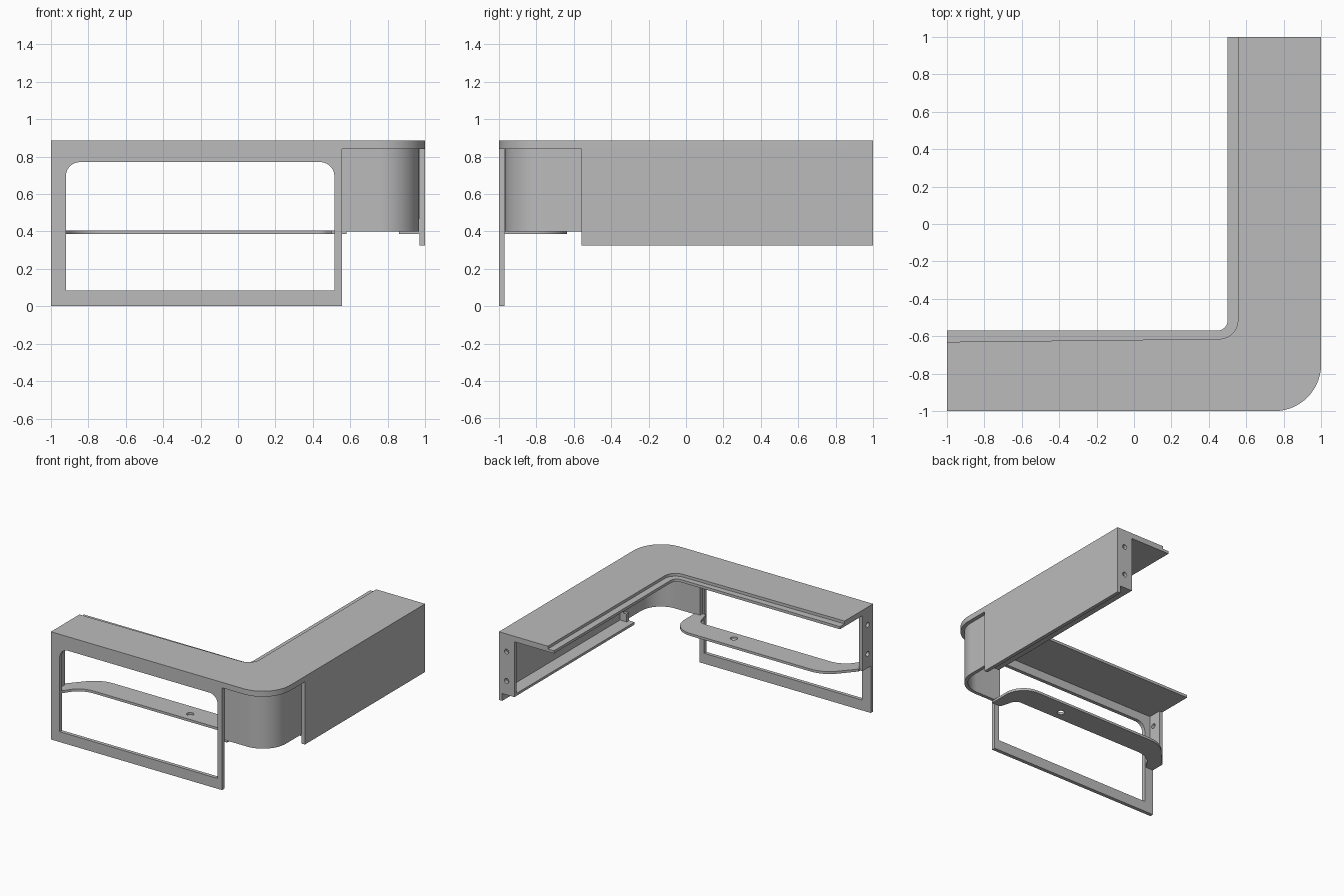
import bpy, bmesh, math
from mathutils import Vector

cube = bpy.data.objects.get("Cube")
if cube:
    bpy.data.objects.remove(cube, do_unlink=True)

grey = bpy.data.materials.new("plain_grey")
grey.use_nodes = True
colour = (0.5, 0.5, 0.5, 1)
grey.diffuse_color = colour
grey.node_tree.nodes["Principled BSDF"].inputs["Base Color"].default_value = colour


def rounded(corners, steps=14):
    """Outline from (u, v) or (u, v, radius) corners, with fillets."""
    out = []
    for i, c in enumerate(corners):
        p = Vector(c[:2])
        if len(c) == 2:
            out.append(p)
            continue
        a = (Vector(corners[i - 1][:2]) - p).normalized()
        b = (Vector(corners[(i + 1) % len(corners)][:2]) - p).normalized()
        half = a.angle(b) / 2
        centre = p + (a + b).normalized() * c[2] / math.sin(half)
        start = p + a * c[2] / math.tan(half) - centre
        end = p + b * c[2] / math.tan(half) - centre
        turn = start.angle_signed(end)
        for k in range(steps + 1):
            t = -turn * k / steps
            out.append(centre + Vector((start.x * math.cos(t) - start.y * math.sin(t),
                                        start.x * math.sin(t) + start.y * math.cos(t))))
    return out


def circle(u, v, r, n=20):
    return [Vector((u + r * math.cos(k * math.tau / n), v + r * math.sin(k * math.tau / n)))
            for k in range(n)]


def plate(name, outline, low, high, plane="XY", holes=()):
    """Extrude a flat outline with holes between two levels."""
    curve = bpy.data.curves.new(name, "CURVE")
    curve.dimensions = "2D"
    curve.fill_mode = "BOTH"
    curve.extrude = (high - low) / 2
    for loop in [rounded(outline), *holes]:
        spline = curve.splines.new("POLY")
        spline.points.add(len(loop) - 1)
        for point, q in zip(spline.points, loop):
            point.co = (q.x, q.y, 0, 1)
        spline.use_cyclic_u = True
    temp = bpy.data.objects.new(name + "_outline", curve)
    bpy.context.collection.objects.link(temp)
    graph = bpy.context.evaluated_depsgraph_get()
    mesh = bpy.data.meshes.new_from_object(temp.evaluated_get(graph))
    bpy.data.objects.remove(temp, do_unlink=True)
    mid = (low + high) / 2
    for v in mesh.vertices:
        u, w, d = v.co.x, v.co.y, v.co.z + mid
        v.co = {"XY": (u, w, d), "XZ": (u, d, w), "YZ": (d, u, w)}[plane]
    bm = bmesh.new()
    bm.from_mesh(mesh)
    bmesh.ops.remove_doubles(bm, verts=bm.verts, dist=0.0001)
    bmesh.ops.recalc_face_normals(bm, faces=bm.faces)
    bm.to_mesh(mesh)
    bm.free()
    mesh.materials.clear()
    mesh.materials.append(grey)
    obj = bpy.data.objects.new(name, mesh)
    bpy.context.collection.objects.link(obj)
    bpy.ops.object.select_all(action="DESELECT")
    obj.select_set(True)
    bpy.context.view_layer.objects.active = obj
    bpy.ops.object.shade_smooth_by_angle(angle=math.radians(30))
    return obj


def box(u0, u1, v0, v1):
    return [(u0, v0), (u1, v0), (u1, v1), (u0, v1)]


# L-shaped top and the lower lip along its inner edge
plate("top_slab", [(-1, -1), (1, -1, 0.25), (1, 1), (0.555, 1),
                   (0.555, -0.613, 0.1), (-1, -0.63)], 0.84, 0.885)
plate("top_inner_lip", [(-1, -0.66), (0.59, -0.66), (0.59, 1), (0.5, 1),
                        (0.5, -0.57, 0.055), (-1, -0.57)], 0.84, 0.862)

# Front frame with its large opening
opening = rounded([(-0.92, 0.085), (0.515, 0.085), (0.515, 0.77, 0.075), (-0.92, 0.77, 0.075)])
plate("front_frame", box(-1, 0.555, 0, 0.86), -1, -0.97, "XZ", [opening])

# Side panel and the recessed curved corner panel
plate("side_panel", box(-0.56, 1, 0.325, 0.86), 0.97, 1, "YZ")
plate("corner_panel", [(0.53, -0.968), (0.968, -0.968, 0.21), (0.968, -0.53),
                       (0.94, -0.53), (0.94, -0.94, 0.182), (0.53, -0.94)], 0.4, 0.85)

# End plates with screw holes
for name, plane, edge, inner, low in (("front_end_plate", "YZ", -1, -0.86, -1),
                                      ("side_end_plate", "XZ", 1, 0.86, 0.97)):
    plate(name, box(min(edge, inner), max(edge, inner), 0.385, 0.86), low, low + 0.03, plane,
          [circle((edge + inner) / 2, z, 0.02) for z in (0.5, 0.74)])

# Bowed shelf rail behind the opening
plate("shelf_rail", [(-0.98, -0.97), (-0.93, -0.97), (-0.84, -0.83, 0.2), (0.46, -0.83, 0.06),
                     (0.5, -0.97), (0.58, -0.97), (0.58, -0.635, 0.17),
                     (-0.8, -0.635, 0.25), (-0.98, -0.84)],
      0.385, 0.405, "XY", [circle(0.09, -0.75, 0.028)])

# Ledge inside the side panel and its end rib
plate("side_ledge", box(0.86, 0.98, -0.56, 1), 0.385, 0.405)
plate("ledge_rib", box(0.91, 0.98, 0.385, 0.47), -0.56, -0.53, "XZ")
